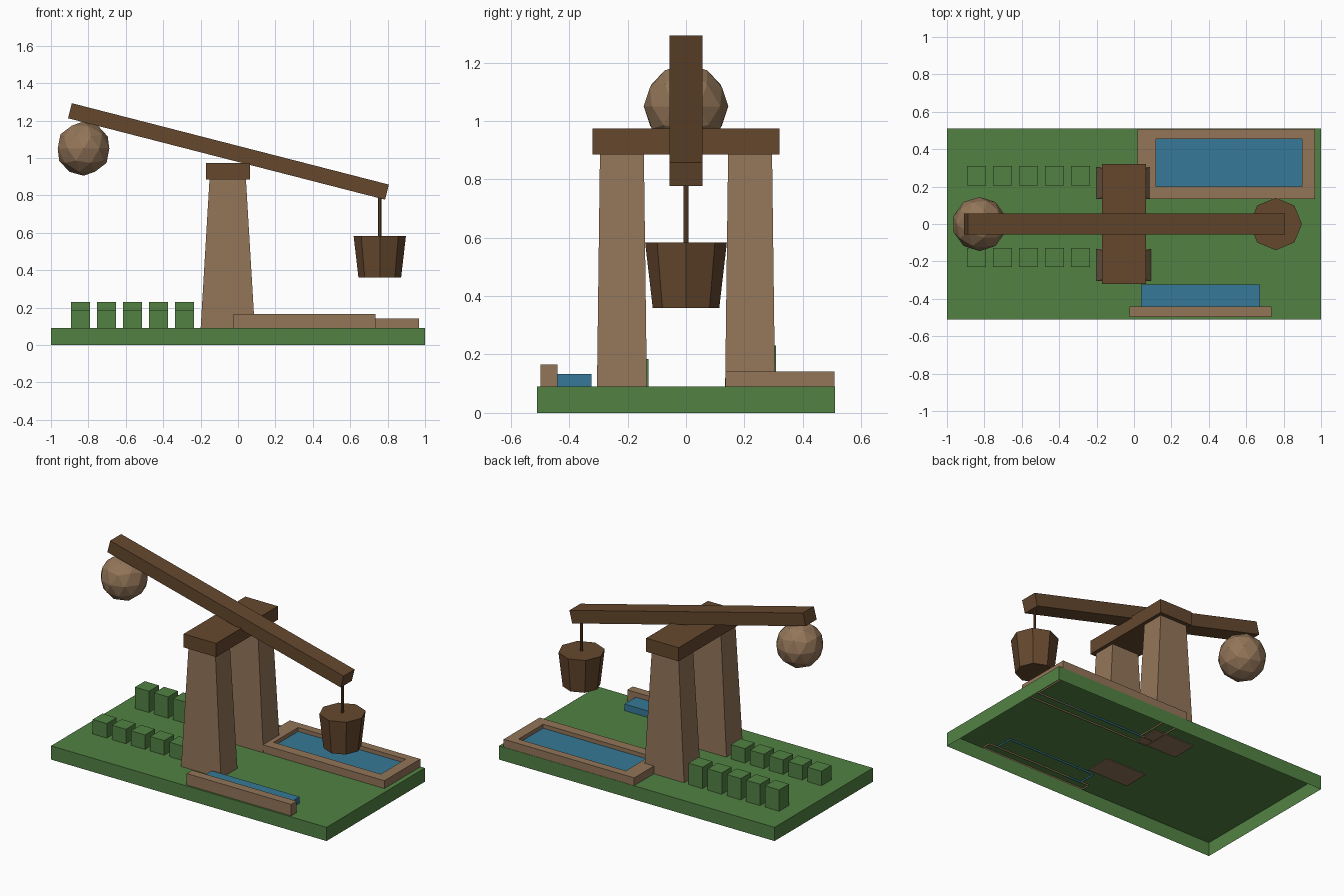
import bpy, bmesh, math
from mathutils import Matrix

default = bpy.data.objects.get("Cube")
if default:
    bpy.data.objects.remove(default, do_unlink=True)


def material(name, rgb):
    mat = bpy.data.materials.new(name)
    mat.use_nodes = True
    colour = (*rgb, 1)
    mat.diffuse_color = colour
    for node in mat.node_tree.nodes:
        if node.type == 'BSDF_PRINCIPLED':
            node.inputs["Base Color"].default_value = colour
    return mat


GRASS = material("grass green", (0.085, 0.222, 0.057))
DARK = material("dark wood", (0.13, 0.064, 0.027))
CLAY = material("light clay brown", (0.29, 0.178, 0.098))
WATER = material("water blue", (0.037, 0.19, 0.31))


def finish(name, bm, mat):
    mesh = bpy.data.meshes.new(name)
    bm.to_mesh(mesh)
    bm.free()
    mesh.materials.append(mat)
    obj = bpy.data.objects.new(name, mesh)
    bpy.context.collection.objects.link(obj)
    return obj


def box(name, xs, ys, zs, mat, open_bottom=False, taper=(1, 1)):
    """Box between limits, optionally narrowed at the top or open below."""
    bm = bmesh.new()
    bmesh.ops.create_cube(bm, size=1)
    for v in bm.verts:
        if v.co.z > 0:
            v.co.x *= taper[0]
            v.co.y *= taper[1]
        for i, (lo, hi) in enumerate((xs, ys, zs)):
            v.co[i] = (lo + hi) / 2 + v.co[i] * (hi - lo)
    if open_bottom:
        bm.normal_update()
        under = [f for f in bm.faces if f.normal.z < -0.9]
        bmesh.ops.delete(bm, geom=under, context='FACES')
    return finish(name, bm, mat)


def cone(name, x, z0, z1, r0, r1, sides, mat):
    bm = bmesh.new()
    bmesh.ops.create_cone(bm, cap_ends=True, segments=sides, radius1=r0, radius2=r1,
                          depth=z1 - z0, matrix=Matrix.Translation((x, 0, (z0 + z1) / 2)))
    return finish(name, bm, mat)


# Ground slab, hollow underneath
GROUND = 0.09
SUNK = 0.08
box("ground", (-1, 1), (-0.51, 0.51), (0, GROUND), GRASS, open_bottom=True)

# Two rows of crop blocks, the back row taller
for row, y, top in (("front", -0.18, 0.185), ("back", 0.258, 0.23)):
    for i in range(5):
        x = -0.842 + 0.139 * i
        box(f"{row}_crop_{i + 1}", (x - 0.051, x + 0.051), (y - 0.051, y + 0.051),
            (GROUND, top), GRASS, open_bottom=True)

# Tapered pillars and the crossbeam they carry
for name, side in (("front_pillar", -1), ("back_pillar", 1)):
    ys = sorted((side * 0.134, side * 0.305))
    box(name, (-0.2, 0.09), ys, (0.085, 0.89), CLAY, taper=(0.67, 0.88))
box("crossbeam", (-0.17, 0.065), (-0.32, 0.32), (0.885, 0.974), DARK)

# Tilted lever
lever = box("lever", (-0.875, 0.875), (-0.057, 0.057), (-0.0415, 0.0415), DARK)
lever.data.transform(Matrix.Translation((-0.051, 0, 1.035))
                     @ Matrix.Rotation(math.radians(14.4), 4, 'Y'))

# Counterweight
bm = bmesh.new()
bmesh.ops.create_icosphere(bm, subdivisions=2, radius=0.145,
                           matrix=Matrix.Translation((-0.826, 0, 1.05)))
finish("counterweight", bm, CLAY)

# Rope and bucket
cone("rope", 0.758, 0.58, 0.82, 0.0085, 0.0085, 8, DARK)
cone("bucket", 0.758, 0.36, 0.584, 0.114, 0.14, 8, DARK)

# Back basin: four rim walls around the water
x0, x1, y0, y1 = 0.02, 0.968, 0.135, 0.508
u0, u1, v0, v1 = 0.118, 0.897, 0.2, 0.455
for name, xs, ys in (("front", (x0, x1), (y0, v0)), ("back", (x0, x1), (v1, y1)),
                     ("right", (x0, u0), (v0, v1)), ("left", (u1, x1), (v0, v1))):
    box(f"basin_{name}_wall", xs, ys, (SUNK, 0.141), CLAY, open_bottom=True)
box("basin_water", (u0, u1), (v0, v1), (SUNK, 0.115), WATER, open_bottom=True)

# Front channel: water behind a low wall
box("channel_wall", (-0.024, 0.735), (-0.498, -0.441), (SUNK, 0.165), CLAY, open_bottom=True)
box("channel_water", (0.037, 0.674), (-0.441, -0.324), (SUNK, 0.133), WATER, open_bottom=True)
